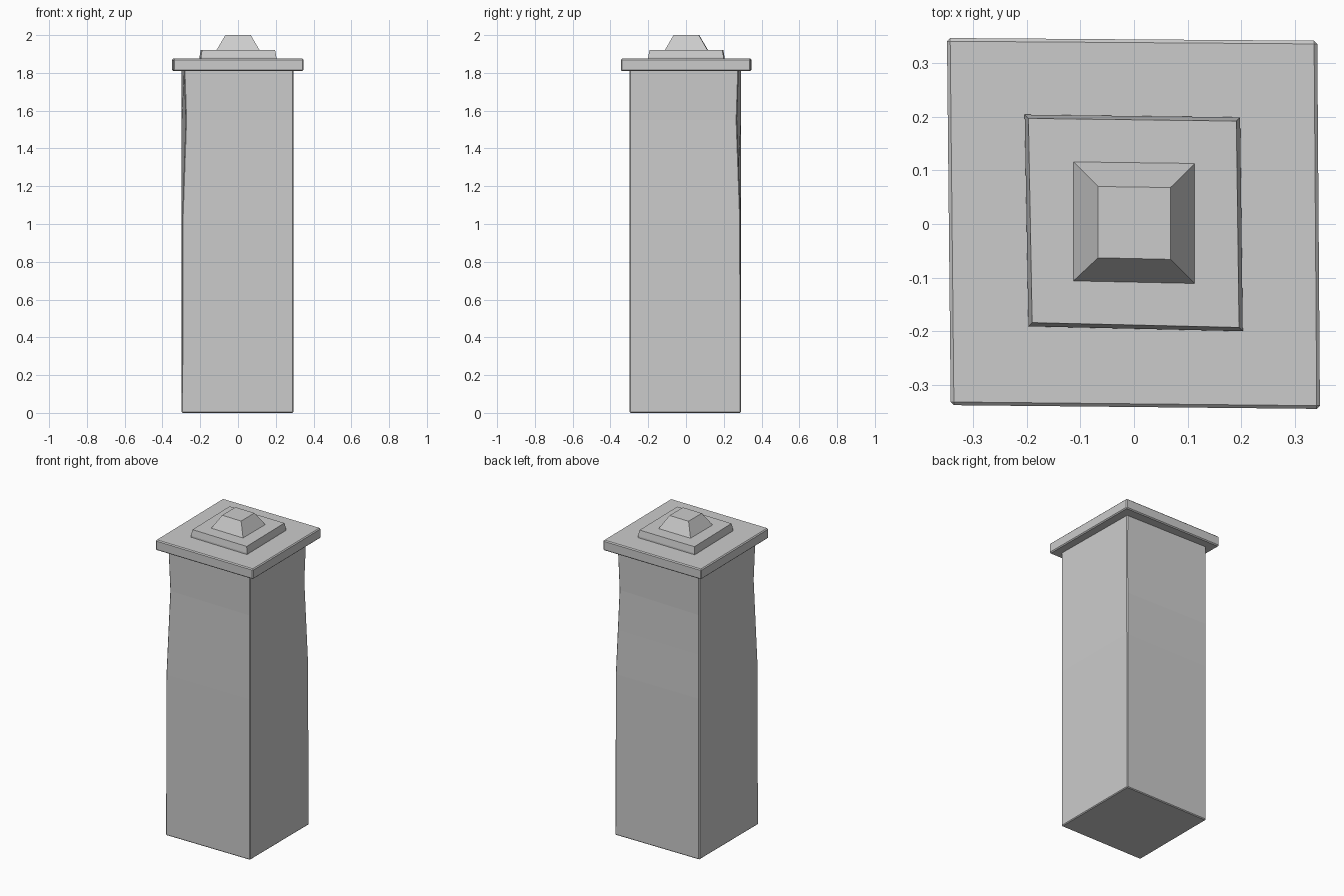
import bpy
import bmesh

if "Cube" in bpy.data.objects:
    bpy.data.objects.remove(bpy.data.objects["Cube"])


def loft(name, rings, bevel=0.0):
    """Stack four-cornered rings (z, corners) into a closed, flat-shaded solid."""
    bm = bmesh.new()
    levels = [[bm.verts.new((x, y, z)) for x, y in corners] for z, corners in rings]
    for low, high in zip(levels, levels[1:]):
        for i in range(4):
            j = (i + 1) % 4
            bm.faces.new((low[i], low[j], high[j], high[i]))
    bm.faces.new(levels[0][::-1])
    bm.faces.new(levels[-1])
    mesh = bpy.data.meshes.new(name)
    bm.to_mesh(mesh)
    bm.free()
    obj = bpy.data.objects.new(name, mesh)
    bpy.context.collection.objects.link(obj)
    if bevel:
        mod = obj.modifiers.new("worn_edges", "BEVEL")
        mod.width = bevel
        mod.segments = 1
        mod.limit_method = "ANGLE"
    return obj


def inset(corners, amount):
    """Pull each corner toward the centre on both axes."""
    return [(x - amount * (1 if x > 0 else -1), y - amount * (1 if y > 0 else -1))
            for x, y in corners]


# Shaft: two opposite corners are worn inward near the top
def shaft_ring(z, wear):
    return z, [(-0.298 + wear, -0.299 + wear * 0.6), (0.294, -0.299),
               (0.294 - wear * 0.7, 0.291 - wear), (-0.298, 0.291)]


loft("shaft", [shaft_ring(z, w) for z, w in
               ((0.0, 0.0), (1.02, 0.002), (1.3, 0.012), (1.55, 0.021), (1.82, 0.012))],
     bevel=0.005)

# Wide, slightly skewed cap slab
cap = [(-0.342, -0.338), (0.347, -0.345), (0.342, 0.342), (-0.349, 0.347)]
loft("cap_slab", [(1.81, cap), (1.875, cap)], bevel=0.006)

# Middle step with sloping sides
step = [(-0.197, -0.191), (0.203, -0.2), (0.198, 0.199), (-0.204, 0.204)]
loft("cap_step", [(1.86, step), (1.885, step), (1.922, inset(step, 0.007))])

# Truncated pyramid finial
base = [(-0.117, -0.11), (0.117, -0.115), (0.117, 0.117), (-0.117, 0.12)]
tip = [(-0.067, -0.063), (0.068, -0.066), (0.068, 0.068), (-0.067, 0.07)]
loft("finial", [(1.915, base), (2.0, tip)])
